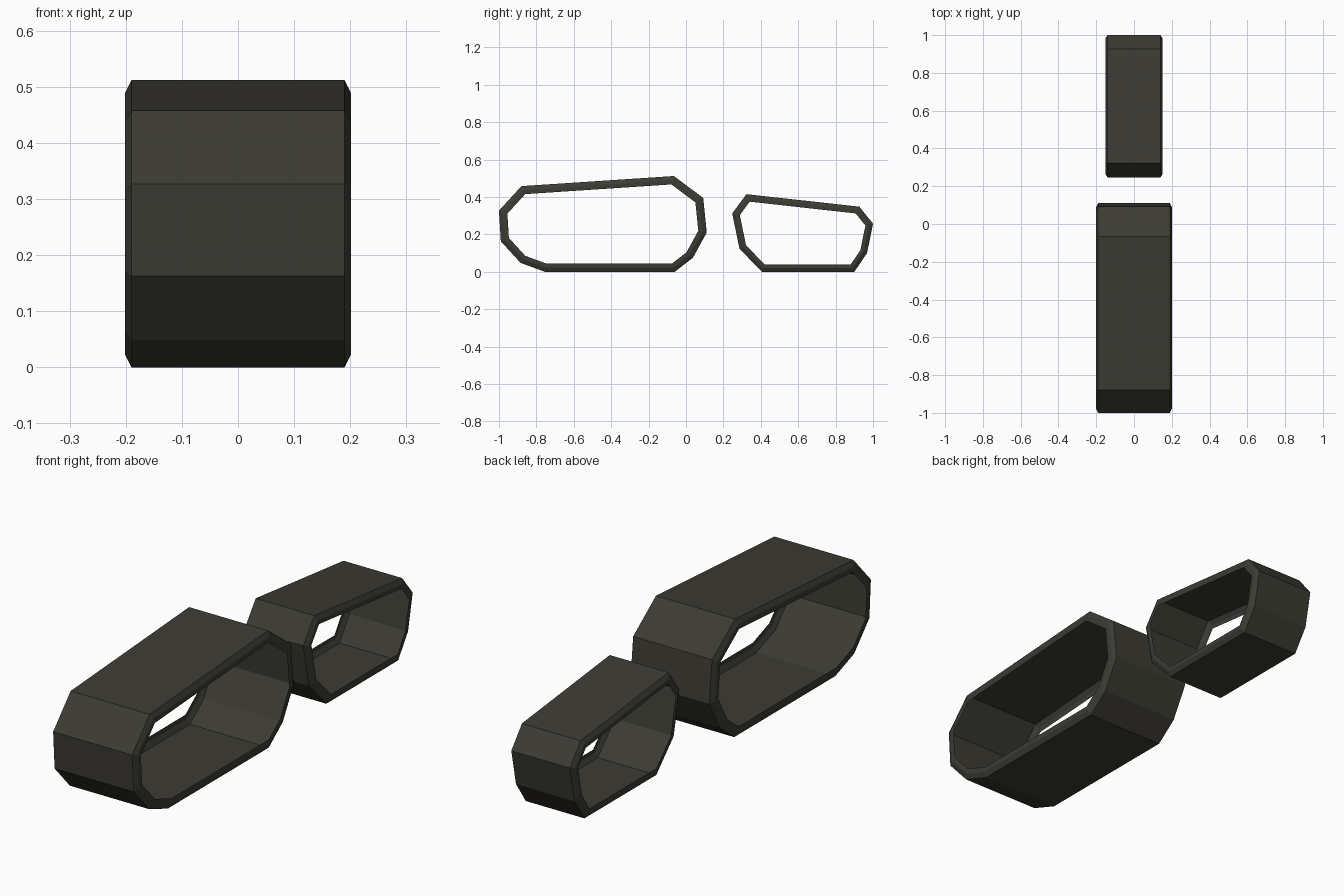
import bpy, bmesh
from mathutils import Vector

if "Cube" in bpy.data.objects:
    bpy.data.objects.remove(bpy.data.objects["Cube"])

rubber = bpy.data.materials.new("dark_rubber")
rubber.diffuse_color = (0.045, 0.044, 0.034, 1)
rubber.use_nodes = True
rubber.node_tree.nodes["Principled BSDF"].inputs["Base Color"].default_value = rubber.diffuse_color


def inset(points, dist):
    """Mitred inward offset of a clockwise (y, z) outline."""
    pts = [Vector(p) for p in points]
    result = []
    for i, p in enumerate(pts):
        a = (p - pts[i - 1]).normalized()
        b = (pts[(i + 1) % len(pts)] - p).normalized()
        na, nb = Vector((a.y, -a.x)), Vector((b.y, -b.x))
        result.append(p + (na + nb) * dist / (1 + na.dot(nb)))
    return result


def make_track(name, outline, half_width, lip, chamfer=0.011):
    """Sweep an open channel section (tread, chamfers, inward lips) round the outline."""
    edge = half_width - chamfer
    section = [(-half_width, lip), (-half_width, lip / 2), (-edge, 0),
               (edge, 0), (half_width, lip / 2), (half_width, lip)]
    bm = bmesh.new()
    loops = [[bm.verts.new((x, p.x, p.y)) for p in inset(outline, d)] for x, d in section]
    n = len(outline)
    for loop, nxt in zip(loops, loops[1:]):
        for i in range(n):
            j = (i + 1) % n
            bm.faces.new((loop[i], loop[j], nxt[j], nxt[i]))
    # Make the tread face outwards
    bm.normal_update()
    if max(bm.faces, key=lambda f: f.calc_center_median().z).normal.z < 0:
        bmesh.ops.reverse_faces(bm, faces=bm.faces)
    mesh = bpy.data.meshes.new(name)
    bm.to_mesh(mesh)
    bm.free()
    mesh.materials.append(rubber)
    bpy.context.collection.objects.link(bpy.data.objects.new(name, mesh))


# Large front track loop
make_track("large_track",
           [(-0.88, 0.458), (-0.065, 0.512), (0.092, 0.395), (0.111, 0.21), (0.037, 0.075),
            (-0.06, 0), (-0.755, 0), (-0.885, 0.048), (-0.99, 0.163), (-1.0, 0.327)],
           0.201, 0.044)

# Small rear track loop
make_track("small_track",
           [(0.323, 0.415), (0.927, 0.348), (1.0, 0.257), (0.968, 0.10), (0.90, 0),
            (0.406, 0), (0.286, 0.123), (0.247, 0.312)],
           0.152, 0.038)
